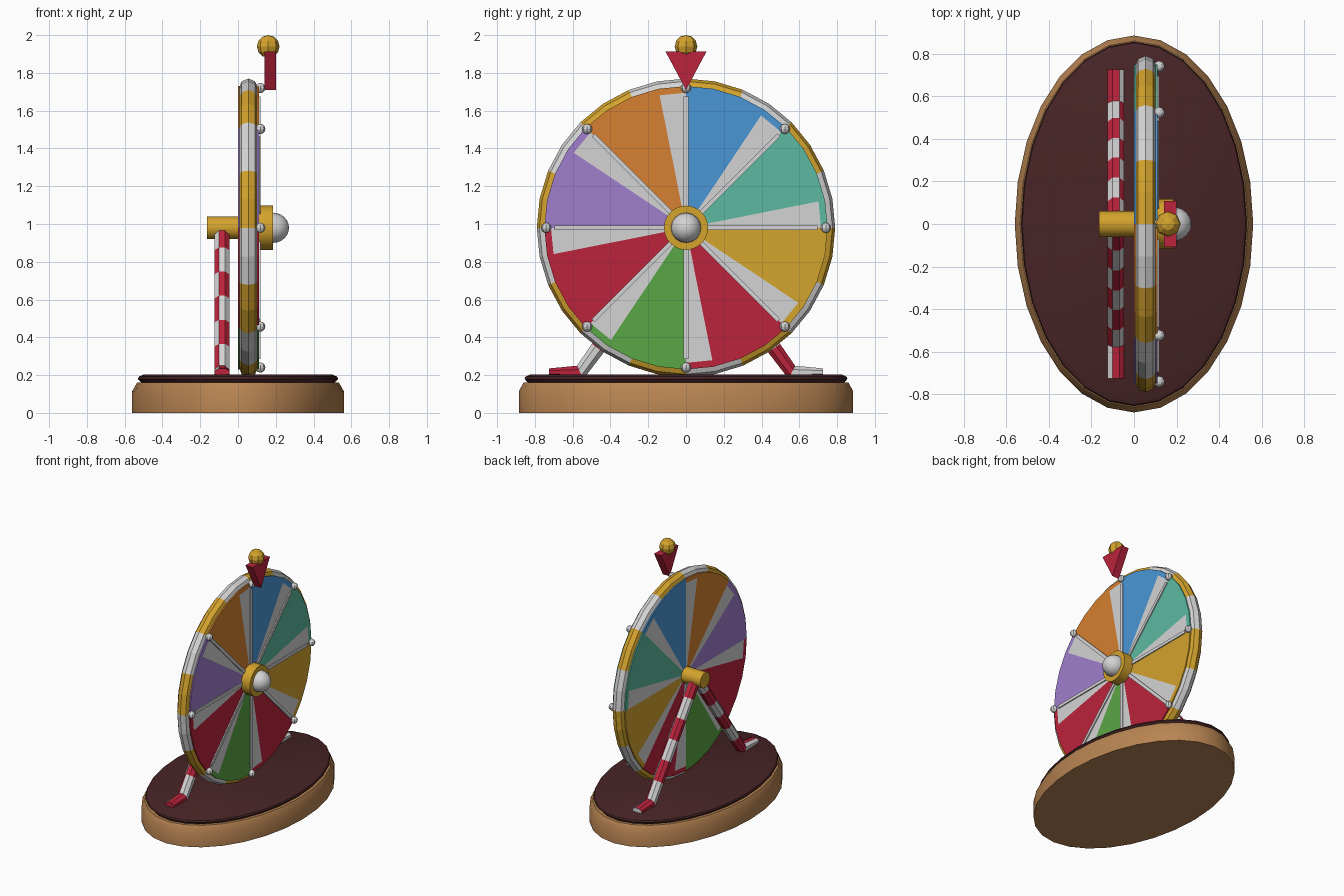
import bpy, bmesh, math
from mathutils import Matrix, Vector

if "Cube" in bpy.data.objects:
    bpy.data.objects.remove(bpy.data.objects["Cube"])


def material(name, r, g, b):
    lin = [((c / 255 + 0.055) / 1.055) ** 2.4 for c in (r, g, b)]
    m = bpy.data.materials.new(name)
    m.diffuse_color = (*lin, 1)
    m.use_nodes = True
    m.node_tree.nodes["Principled BSDF"].inputs["Base Color"].default_value = m.diffuse_color
    return m


GOLD = material("gold", 212, 163, 45)
RED = material("red", 188, 35, 60)
WHITE = material("white", 212, 212, 212)
BLUE = material("blue", 74, 150, 214)
TEAL = material("teal", 92, 186, 162)
PURPLE = material("purple", 160, 126, 206)
ORANGE = material("orange", 214, 128, 48)
GREEN = material("green", 90, 166, 70)
WOOD = material("wood", 184, 132, 82)
DARK = material("dark_top", 72, 36, 38)

HUB = Vector((0, 0, 0.98))


def finish(name, bm, mats, rule=None, smooth=None):
    """Turn a bmesh into an object; rule picks a material slot per face."""
    bmesh.ops.remove_doubles(bm, verts=bm.verts, dist=0.0005)
    bmesh.ops.recalc_face_normals(bm, faces=bm.faces)
    if rule:
        for f in bm.faces:
            f.material_index = rule(f.calc_center_median())
    me = bpy.data.meshes.new(name)
    bm.to_mesh(me)
    bm.free()
    for m in mats:
        me.materials.append(m)
    ob = bpy.data.objects.new(name, me)
    bpy.context.collection.objects.link(ob)
    if smooth:
        bpy.ops.object.select_all(action='DESELECT')
        ob.select_set(True)
        bpy.context.view_layer.objects.active = ob
        bpy.ops.object.shade_smooth_by_angle(angle=math.radians(smooth))
    return ob


def lathe(profile, n, place, closed=False):
    """Revolve (axis, radius) points; place maps axis, radius, angle to a point."""
    bm = bmesh.new()
    rings = [[bm.verts.new(place(u, r, 2 * math.pi * i / n)) for i in range(n)]
             for u, r in profile]
    pairs = list(zip(rings, rings[1:]))
    if closed:
        pairs.append((rings[-1], rings[0]))
    for a, b in pairs:
        for i in range(n):
            j = (i + 1) % n
            bm.faces.new((a[i], a[j], b[j], b[i]))
    return bm


def around_x(u, r, a):
    return HUB + Vector((u, r * math.cos(a), r * math.sin(a)))


def oval(u, r, a):
    return Vector(((0.56 - 0.885 + r) * math.cos(a), r * math.sin(a), u)) if r else Vector((0, 0, u))


def wheel_angle(p):
    return math.degrees(math.atan2(p.z - HUB.z, p.y)) % 360


def ball(name, centre, radius, mat, u=8, v=6):
    bm = bmesh.new()
    bmesh.ops.create_uvsphere(bm, u_segments=u, v_segments=v, radius=radius,
                              matrix=Matrix.Translation(centre))
    return finish(name, bm, [mat])


# Oval base
finish("base", lathe([(0, 0), (0, 0.885), (0.115, 0.885), (0.16, 0.86), (0.16, 0)], 28, oval),
       [WOOD], smooth=30)
finish("base_top", lathe([(0.158, 0), (0.158, 0.835), (0.18, 0.855), (0.192, 0.85), (0.203, 0.825), (0.203, 0)],
                         28, oval), [DARK], smooth=30)

# Wheel disc: eight coloured sectors, each starting with a white wedge
SECTORS = [TEAL, BLUE, ORANGE, PURPLE, RED, GREEN, RED, GOLD, WHITE]


def disc_rule(p):
    a = wheel_angle(p)
    radius = math.hypot(p.y, p.z - HUB.z)
    return 8 if a % 45 < 11.25 and radius < 0.7 else int(a // 45)


finish("wheel_disc", lathe([(0, 0), (0, 0.715), (0, 0.75), (0.11, 0.75), (0.11, 0.715), (0.11, 0)],
                           32, around_x), SECTORS, disc_rule)

# Rim in sixteen alternating bands
rim = [(0.055 + 0.05 * math.cos(math.pi * k / 4), 0.74 + 0.05 * math.sin(math.pi * k / 4))
       for k in range(8)]
finish("wheel_rim", lathe(rim, 32, around_x, closed=True), [WHITE, GOLD],
       lambda p: int(wheel_angle(p) // 22.5) % 2)

# Divider bars and pegs
for k in range(8):
    a = k * math.pi / 4
    bm = bmesh.new()
    bmesh.ops.create_cube(bm, size=1)
    bmesh.ops.scale(bm, vec=(0.02, 0.6, 0.024), verts=bm.verts)
    bmesh.ops.translate(bm, vec=(0.108, 0.395, 0), verts=bm.verts)
    bmesh.ops.transform(bm, matrix=Matrix.Translation(HUB) @ Matrix.Rotation(a, 4, 'X'), verts=bm.verts)
    finish(f"divider_{k}", bm, [WHITE])
    ball(f"peg_{k}", around_x(0.118, 0.74, a), 0.027, WHITE)

# Hub, dome and axle
finish("hub", lathe([(0.1, 0), (0.1, 0.117), (0.185, 0.117), (0.185, 0)], 24, around_x), [GOLD], smooth=30)
dome = [(0.185 + 0.085 * math.sin(t * math.pi / 12), 0.08 * math.cos(t * math.pi / 12)) for t in range(7)]
finish("hub_dome", lathe(dome, 16, around_x), [WHITE], smooth=40)
finish("axle", lathe([(-0.165, 0), (-0.165, 0.06), (0.02, 0.06), (0.02, 0)], 20, around_x), [GOLD], smooth=30)


# Striped legs with bent feet: bands alternate along the tube and swap between its two halves
def leg(name, side):
    bm = bmesh.new()
    top, bend, toe = Vector((-0.085, 0, 0.98)), Vector((-0.085, side * 0.56, 0.215)), Vector((-0.085, side * 0.725, 0.215))
    path = [top.lerp(bend, i / 6) for i in range(7)] + [toe]
    rings = []
    for i, p in enumerate(path):
        if i < 6:
            d = (bend - top).normalized()
        elif i == 6:
            d = ((bend - top).normalized() + Vector((0, side, 0))).normalized()
        else:
            d = Vector((0, side, 0))
        n = d.cross(Vector((1, 0, 0)))
        flat = 0.022 if i == 7 else 0.042
        rings.append([bm.verts.new(p + Vector((0.042 * math.sin(t * math.pi / 4 + math.pi / 8), 0, 0))
                                   + n * flat * math.cos(t * math.pi / 4 + math.pi / 8)) for t in range(8)])
    start = 0 if side > 0 else 1
    for i in range(7):
        for t in range(8):
            f = bm.faces.new((rings[i][t], rings[i][(t + 1) % 8], rings[i + 1][(t + 1) % 8], rings[i + 1][t]))
            f.material_index = (i + start + (0 if t < 3 or t == 7 else 1)) % 2
    bm.faces.new(rings[0])
    bm.faces.new(rings[-1]).material_index = start
    finish(name, bm, [WHITE, RED])


leg("front_leg", -1)
leg("back_leg", 1)

# Pointer wedge with a ball on top
bm = bmesh.new()
tri = [(-0.108, 1.912), (0.108, 1.912), (0, 1.71)]
ends = [[bm.verts.new((x, y, z)) for y, z in tri] for x in (0.14, 0.2)]
for e in ends:
    bm.faces.new(e)
for i in range(3):
    j = (i + 1) % 3
    bm.faces.new((ends[0][i], ends[0][j], ends[1][j], ends[1][i]))
finish("pointer", bm, [RED])
ball("pointer_ball", (0.16, 0, 1.94), 0.06, GOLD)
